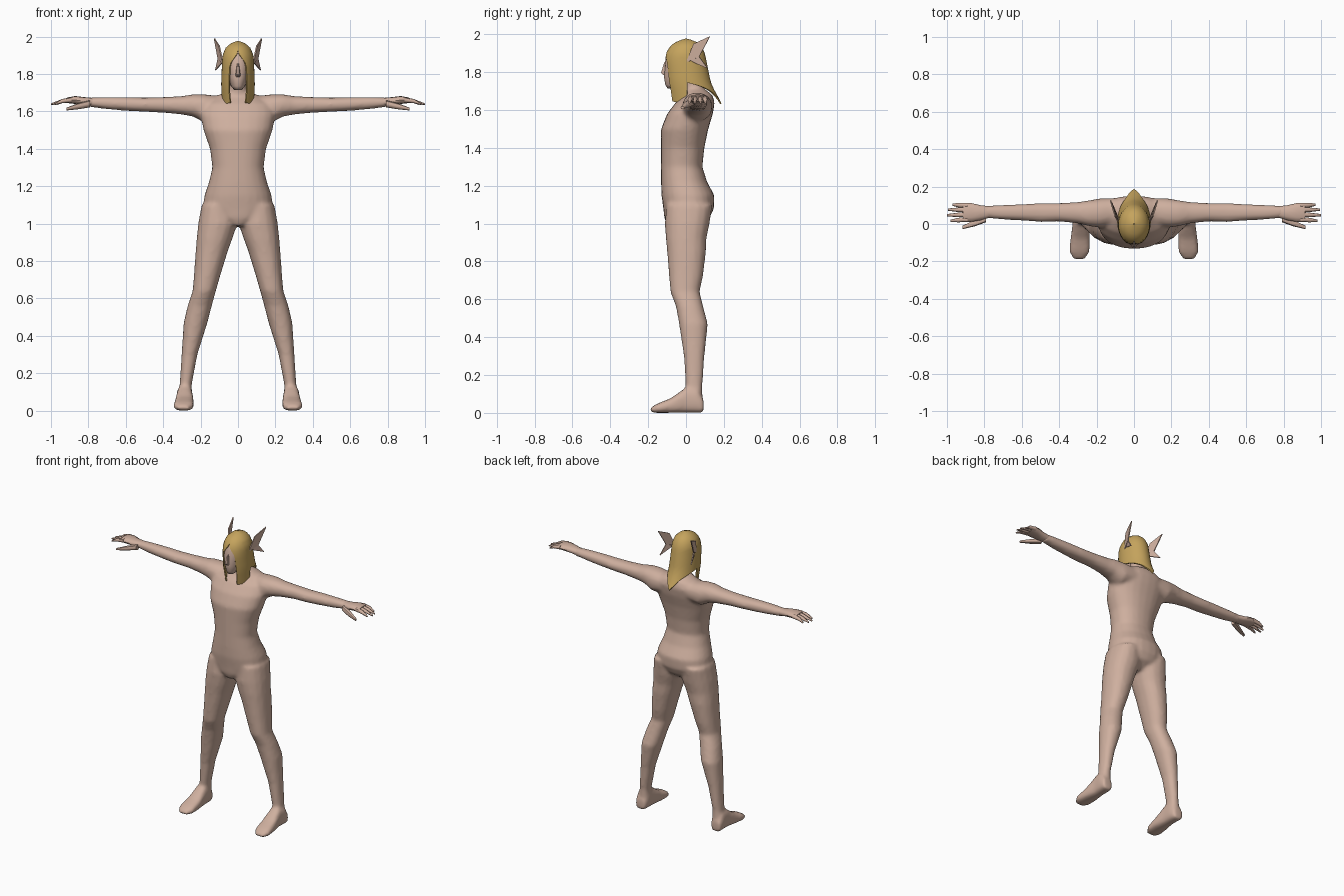
import bpy, bmesh
from math import sin, cos, pi, radians

old = bpy.data.objects.get("Cube")
if old:
    bpy.data.objects.remove(old)


def material(name, rgb):
    m = bpy.data.materials.new(name)
    m.use_nodes = True
    m.diffuse_color = (*rgb, 1)
    m.node_tree.nodes["Principled BSDF"].inputs["Base Color"].default_value = (*rgb, 1)
    return m


SKIN = material("skin", (0.62, 0.43, 0.345))
HAIR = material("blond hair", (0.56, 0.37, 0.11))


def loft(bm, axis, rows, side=1, n=16, power=0.9):
    """Closed skin over rounded rings; each row is position, a0, a1, b0, b1."""
    rings = []
    for t, a0, a1, b0, b1 in rows:
        ring = []
        for i in range(n):
            c, s = cos(2 * pi * i / n), sin(2 * pi * i / n)
            c = abs(c) ** power * (1 if c > 0 else -1)
            s = abs(s) ** power * (1 if s > 0 else -1)
            a = (a0 + a1 + (a1 - a0) * c) / 2
            b = (b0 + b1 + (b1 - b0) * s) / 2
            x, y, z = {"x": (t, a, b), "y": (a, t, b), "z": (a, b, t)}[axis]
            ring.append(bm.verts.new((x * side, y, z)))
        rings.append(ring)
    for r, q in zip(rings, rings[1:]):
        for i in range(n):
            j = (i + 1) % n
            bm.faces.new((r[i], r[j], q[j], q[i]))
    bm.faces.new(rings[0])
    bm.faces.new(rings[-1])


def finish(bm, name, mat, modifiers=(), angle=50):
    """Turn the bmesh into an object, apply its modifiers and shade it."""
    bmesh.ops.recalc_face_normals(bm, faces=bm.faces)
    mesh = bpy.data.meshes.new(name)
    bm.to_mesh(mesh)
    bm.free()
    mesh.materials.append(mat)
    ob = bpy.data.objects.new(name, mesh)
    bpy.context.collection.objects.link(ob)
    bpy.ops.object.select_all(action="DESELECT")
    ob.select_set(True)
    bpy.context.view_layer.objects.active = ob
    for kind, settings in modifiers:
        mod = ob.modifiers.new(kind.title(), kind)
        for key, value in settings.items():
            setattr(mod, key, value)
        bpy.ops.object.modifier_apply(modifier=mod.name)
    bpy.ops.object.shade_smooth_by_angle(angle=radians(angle))
    return ob


def blend(points, t):
    """Piecewise linear lookup in a list of (key, value)."""
    for (k0, v0), (k1, v1) in zip(points, points[1:]):
        if t <= k1:
            return v0 + (v1 - v0) * max(0, (t - k0) / (k1 - k0))
    return points[-1][1]


# Body: torso, neck, legs, feet and arms fused into one skin
torso = [(0.99, .05, -.10, .07), (1.03, .14, -.115, .125), (1.08, .188, -.12, .148),
         (1.15, .18, -.13, .15), (1.22, .156, -.132, .112), (1.3, .137, -.132, .087),
         (1.4, .15, -.132, .097), (1.5, .185, -.132, .118), (1.58, .2, -.1, .142),
         (1.64, .19, -.055, .152), (1.68, .12, -.01, .14), (1.71, .055, 0, .1)]
neck = [(1.6, .05, -.02, .12), (1.7, .045, -.01, .09), (1.8, .045, -.02, .08)]
leg = [(1.1, .02, .195, -.105, .14), (1.0, .002, .213, -.112, .125),
       (.92, .03, .221, -.107, .108), (.85, .055, .227, -.1, .106),
       (.72, .095, .236, -.09, .09), (.64, .118, .243, -.083, .072),
       (.56, .14, .27, -.053, .092), (.47, .163, .291, -.037, .116),
       (.3, .217, .302, -.012, .098), (.14, .247, .312, -.002, .087),
       (.04, .245, .32, 0, .09)]
foot = [(.093, .255, .325, 0, .07), (.06, .243, .33, 0, .13), (0, .242, .328, 0, .135),
        (-.08, .235, .34, 0, .078), (-.15, .237, .346, 0, .05), (-.187, .262, .325, 0, .028)]
arm = [(.08, 0, .14, 1.56, 1.68), (.18, -.02, .138, 1.54, 1.692),
       (.24, -.012, .127, 1.572, 1.692), (.3, .003, .118, 1.583, 1.682),
       (.4, .013, .112, 1.593, 1.677), (.5, .01, .112, 1.598, 1.674),
       (.6, .018, .107, 1.603, 1.677), (.7, .023, .102, 1.612, 1.677),
       (.8, .033, .098, 1.624, 1.674)]
bm = bmesh.new()
for part in (torso, neck):
    loft(bm, "z", [(z, -w, w, f, b) for z, w, f, b in part], n=24)
for side in (1, -1):
    loft(bm, "z", leg, side)
    loft(bm, "y", foot, side, power=0.7)
    loft(bm, "x", arm, side)
finish(bm, "body", SKIN, [("REMESH", dict(mode="VOXEL", voxel_size=0.011)),
                          ("SMOOTH", dict(factor=0.5, iterations=7))], 80)

# Hands: palm, four drooping fingers and a lower thumb
palm = [(.77, .035, .095, 1.625, 1.672), (.82, .02, .1, 1.632, 1.676),
        (.87, .012, .112, 1.64, 1.682), (.915, .012, .112, 1.645, 1.674)]
thumb = [(.79, .01, .05, 1.622, 1.66), (.85, -.012, .022, 1.612, 1.645),
         (.918, -.028, -.01, 1.605, 1.62)]
for side, label in ((1, "left"), (-1, "right")):
    bm = bmesh.new()
    loft(bm, "x", palm, side, 12)
    loft(bm, "x", thumb, side, 8)
    for y, drift, tip in ((.099, .004, .97), (.075, .002, .995), (.05, -.003, 1), (.025, -.008, .98)):
        loft(bm, "x", [(.89, y - .014, y + .014, 1.648, 1.676),
                       (.94, y + drift / 2 - .012, y + drift / 2 + .012, 1.644, 1.666),
                       (tip, y + drift - .006, y + drift + .006, 1.634, 1.643)], side, 8)
    finish(bm, label + "_hand", SKIN)

# Head with a narrow face and a pointed nose
head = [(1.715, .02, -.098, -.03), (1.735, .038, -.11, .04), (1.78, .054, -.117, .075),
        (1.83, .064, -.112, .088), (1.88, .067, -.108, .09), (1.925, .058, -.088, .08),
        (1.952, .035, -.05, .05)]
bm = bmesh.new()
loft(bm, "z", [(z, -w, w, f, b) for z, w, f, b in head], n=20)
finish(bm, "head", SKIN, angle=70)
bm = bmesh.new()
loft(bm, "z", [(1.785, -.012, .012, -.122, -.1), (1.797, -.013, .013, -.134, -.1),
               (1.855, -.005, .005, -.115, -.1)], n=6)
finish(bm, "nose", SKIN)

# Hair: draped shell parted over the face, long front locks and a pointed back
width = [(1.64, .088), (1.75, .09), (1.85, .086), (1.9, .083), (1.94, .066), (1.965, .037), (1.977, .004)]
front = [(1.64, -.088), (1.75, -.108), (1.85, -.116), (1.9, -.107), (1.94, -.082), (1.965, -.045), (1.977, -.004)]
back = [(1.64, .187), (1.7, .152), (1.75, .13), (1.85, .11), (1.9, .1), (1.94, .08), (1.965, .05), (1.977, .004)]
opening = [(1.64, .5), (1.72, .58), (1.85, .55), (1.915, 0)]
hem = [(0, 1.645), (.2, 1.64), (.3, 1.67), (.37, 1.745), (.6, 1.725), (.78, 1.70), (1, 1.635)]
COLS, ROWS = 16, 14
bm = bmesh.new()
for side in (1, -1):
    grid = []
    for i in range(COLS + 1):
        s = i / COLS
        column = []
        for j in range(ROWS + 1):
            z = 1.977 - (1.977 - blend(hem, s)) * (j / ROWS) ** 1.5
            gap = blend(opening, z)
            a = gap + (pi - gap) * s
            f, b = blend(front, z), blend(back, z)
            column.append(bm.verts.new((side * blend(width, z) * sin(a),
                                        (f + b) / 2 - (b - f) / 2 * cos(a), z)))
        grid.append(column)
    for c, d in zip(grid, grid[1:]):
        for j in range(ROWS):
            bm.faces.new((c[j], d[j], d[j + 1], c[j + 1]))
bmesh.ops.remove_doubles(bm, verts=bm.verts, dist=0.0008)
finish(bm, "hair", HAIR, [("SOLIDIFY", dict(thickness=0.008, offset=-1))])

# Ears: long swept-back blades with a small lower lobe
blade = [(.078, 0, 1.85), (.1, .04, 1.95), (.126, .127, 1.99), (.106, .07, 1.882)]
lobe = [(.08, .02, 1.865), (.106, .07, 1.882), (.12, .115, 1.82), (.095, .05, 1.848)]
for side, label in ((1, "left"), (-1, "right")):
    bm = bmesh.new()
    for outline in (blade, lobe):
        bm.faces.new([bm.verts.new((x * side, y, z)) for x, y, z in outline])
    finish(bm, label + "_ear", SKIN, [("SOLIDIFY", dict(thickness=0.007, offset=0))], 30)
